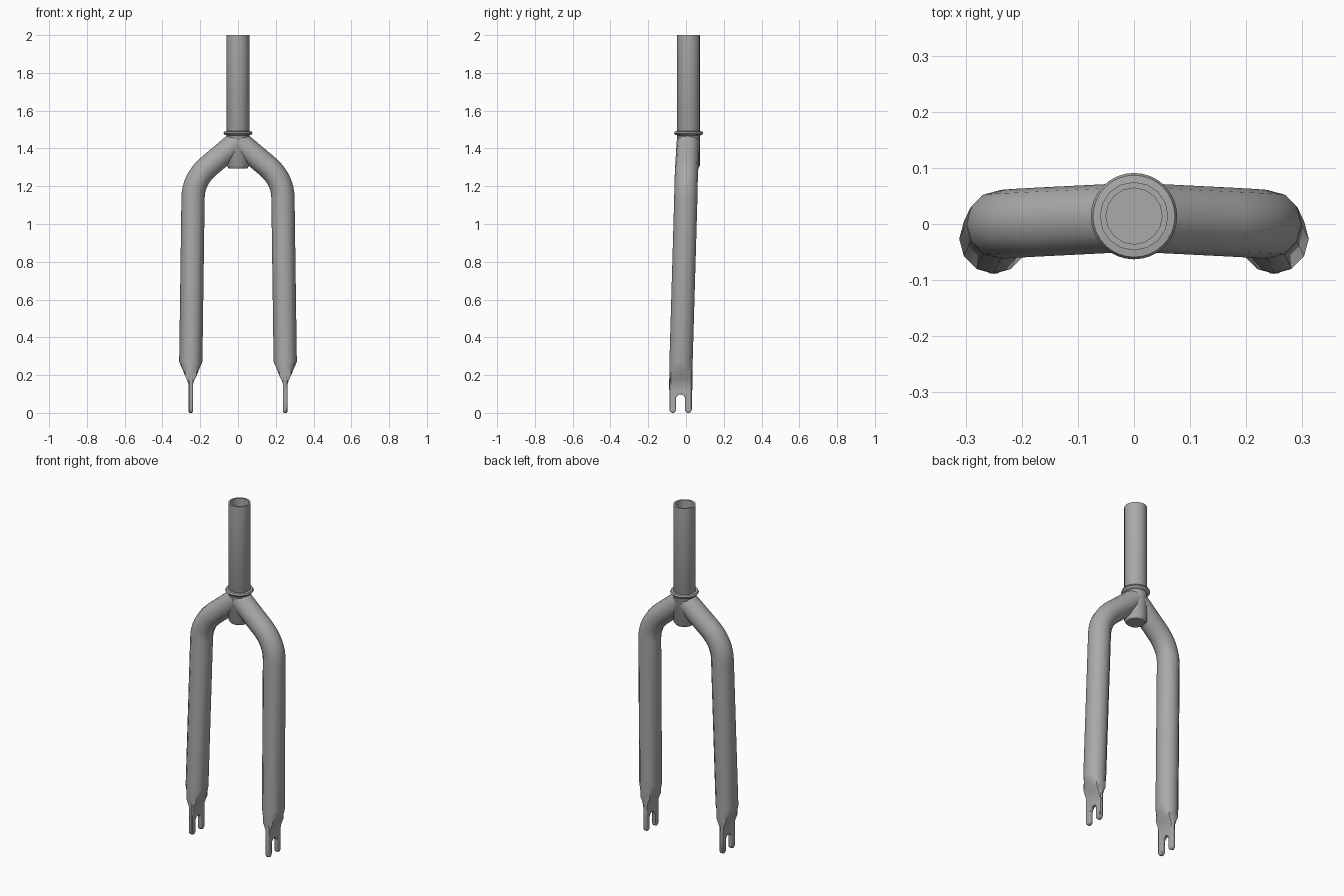
import bpy, bmesh, math
from mathutils import Vector

if "Cube" in bpy.data.objects:
    bpy.data.objects.remove(bpy.data.objects["Cube"], do_unlink=True)

GREY = (0.4, 0.4, 0.4, 1)
metal = bpy.data.materials.new("grey metal")
metal.use_nodes = True
metal.diffuse_color = GREY
metal.node_tree.nodes["Principled BSDF"].inputs["Base Color"].default_value = GREY


def finish(bm, name, angle=40):
    bmesh.ops.recalc_face_normals(bm, faces=bm.faces)
    mesh = bpy.data.meshes.new(name)
    bm.to_mesh(mesh)
    bm.free()
    mesh.materials.append(metal)
    ob = bpy.data.objects.new(name, mesh)
    bpy.context.collection.objects.link(ob)
    bpy.ops.object.select_all(action='DESELECT')
    ob.select_set(True)
    bpy.context.view_layer.objects.active = ob
    bpy.ops.object.shade_smooth_by_angle(angle=math.radians(angle))
    return ob


def skin(bm, rings, closed=False):
    """Bridge equal rings of points; cap the ends unless the loft is closed."""
    loops = [[bm.verts.new(p) for p in ring] for ring in rings]
    n = len(loops[0])
    pairs = list(zip(loops, loops[1:])) + ([(loops[-1], loops[0])] if closed else [])
    for a, b in pairs:
        for i in range(n):
            j = (i + 1) % n
            bm.faces.new((a[i], a[j], b[j], b[i]))
    if not closed:
        bm.faces.new(loops[0])
        bm.faces.new(loops[-1])


def lathe(name, profile, sides, closed=False):
    """Turn (radius, z) pairs about the steering axis."""
    bm = bmesh.new()
    turns = [2 * math.pi * i / sides for i in range(sides)]
    skin(bm, [[(r * math.cos(a), 0.014 + r * math.sin(a), z) for a in turns]
              for r, z in profile], closed)
    return finish(bm, name)


# Steering tube, hollow at the top, and its bearing collar
lathe("steering_tube", [(0.05, 1.295), (0.061, 1.31), (0.061, 2.0),
                        (0.05, 2.0), (0.05, 1.5)], 16)
lathe("bearing_collar", [(0.055, 1.468), (0.070, 1.472), (0.077, 1.481),
                         (0.073, 1.490), (0.055, 1.492)], 32, closed=True)

# Leg centre line: sloping shoulder, bend, then a long straight leg
RADIUS = 0.0615
start, corner, end = Vector((0.16, 0.004, 1.302)), Vector((0.238, 0, 1.232)), Vector((0.238, -0.001, 1.135))
path = [Vector((0, 0.012, 1.437))]
for k in range(9):
    t = k / 8
    path.append(start * (1 - t) ** 2 + corner * 2 * t * (1 - t) + end * t * t)
widths = [RADIUS] * len(path)

# Flattened tip: the tube is squeezed sideways towards the dropout
for z, w in ((0.27, RADIUS), (0.235, 0.046), (0.2, 0.032),
             (0.175, 0.020), (0.155, 0.013), (0.12, 0.0105)):
    path.append(Vector((0.25, -0.029 + z * 0.01, z)))
    widths.append(w)


def leg(name, side):
    rings = []
    for i, p in enumerate(path):
        d = path[min(i + 1, len(path) - 1)] - path[max(i - 1, 0)]
        if p.z < 0.3:
            d = Vector((0, 0, -1))
        across = Vector((-d.z, 0, d.x)).normalized()
        ring = []
        for k in range(12):
            a = math.pi * k / 6
            x = max(-widths[i], min(widths[i], RADIUS * math.cos(a)))
            q = p + across * x + Vector((0, RADIUS * math.sin(a), 0))
            ring.append((side * q.x, q.y, q.z))
        rings.append(ring)
    bm = bmesh.new()
    skin(bm, rings)
    finish(bm, name)


def arc(cy, cz, r, a0, a1, n=8):
    return [(cy + r * math.cos(math.radians(a0 + (a1 - a0) * i / n)),
             cz + r * math.sin(math.radians(a0 + (a1 - a0) * i / n))) for i in range(n + 1)]


def dropout(name, side):
    """Slotted axle plate with two rounded prongs."""
    half, slot = 0.0595, 0.024
    r = (half - slot) / 2
    mid = slot + r
    outline = ([(half, 0.19)] + arc(mid, r, r, 0, -180) + arc(0, 0.074, slot, 0, 180)
               + arc(-mid, r, r, 0, -180) + [(-half, 0.19)])
    bm = bmesh.new()
    skin(bm, [[(side * 0.25 + x, y - 0.029, z) for y, z in outline]
              for x in (-0.011, 0.011)])
    ob = finish(bm, name)
    bevel = ob.modifiers.new("soft edge", 'BEVEL')
    bevel.width = 0.005
    bevel.segments = 2
    bevel.limit_method = 'ANGLE'
    bevel.angle_limit = math.radians(60)


for label, side in (("left", 1), ("right", -1)):
    leg(label + "_leg", side)
    dropout(label + "_dropout", side)
